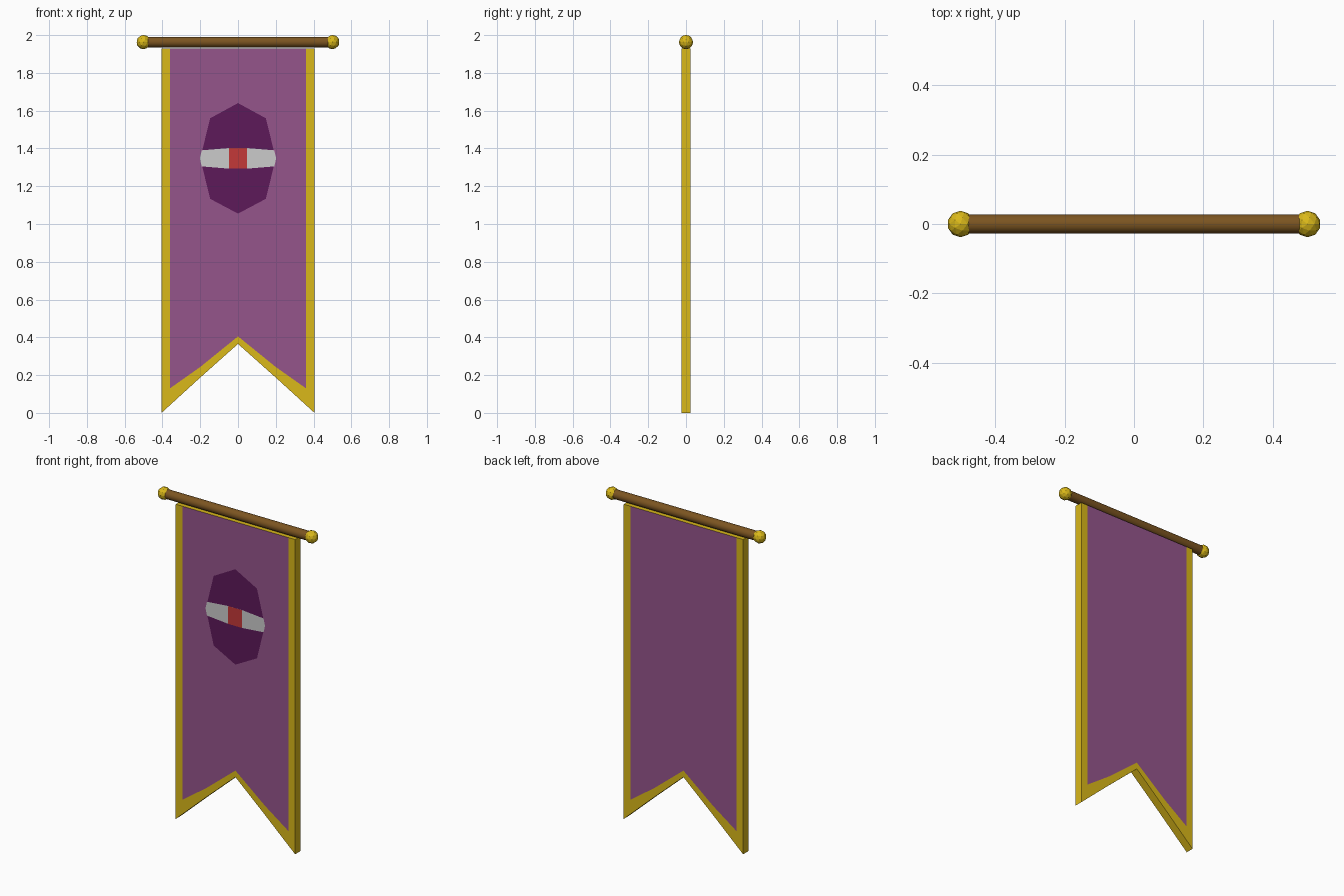
import bpy, bmesh, math

if "Cube" in bpy.data.objects:
    bpy.data.objects.remove(bpy.data.objects["Cube"])


def material(name, r, g, b):
    m = bpy.data.materials.new(name)
    m.diffuse_color = (r, g, b, 1)
    m.use_nodes = True
    m.node_tree.nodes["Principled BSDF"].inputs["Base Color"].default_value = m.diffuse_color
    return m


gold = material("gold", 0.70, 0.48, 0.01)
purple = material("purple", 0.30, 0.09, 0.26)
dark = material("dark_purple", 0.11, 0.01, 0.10)
white = material("white", 0.75, 0.75, 0.75)
red = material("red", 0.55, 0.04, 0.04)
wood = material("wood", 0.20, 0.09, 0.015)


def make_object(name, bm, *mats):
    me = bpy.data.meshes.new(name)
    bm.to_mesh(me)
    bm.free()
    for m in mats:
        me.materials.append(m)
    ob = bpy.data.objects.new(name, me)
    bpy.context.collection.objects.link(ob)
    return ob


def mirrored(right):
    """Complete a right-hand chain (ending on the centre line) to the left."""
    return right + [(-x, z) for x, z in reversed(right) if x > 0]


# Swallow-tailed cloth: gold border strips and edges around flush purple panels
outer = mirrored([(0.405, 1.93), (0.405, 0.0), (0.2, 0.187), (0, 0.365)])
inner = mirrored([(0.36, 1.93), (0.36, 0.13), (0.2, 0.243), (0, 0.405)])
bm = bmesh.new()
loops = []
for y in (-0.025, 0.025):
    o = [bm.verts.new((x, y, z)) for x, z in outer]
    i = [bm.verts.new((x, y, z)) for x, z in inner]
    loops.append((o, i))
    bm.faces.new(i).material_index = 1
    for k in range(len(o) - 1):
        bm.faces.new((o[k], o[k + 1], i[k + 1], i[k]))
(fo, fi), (bo, bi) = loops
for k in range(len(fo) - 1):
    bm.faces.new((fo[k], fo[k + 1], bo[k + 1], bo[k]))
bm.faces.new((fo[0], fi[0], fi[-1], fo[-1], bo[-1], bi[-1], bi[0], bo[0]))
bmesh.ops.recalc_face_normals(bm, faces=bm.faces)
make_object("banner_cloth", bm, gold, purple)


# Emblem on the front: flat appliques just proud of the cloth
def applique(name, pts, y, mat):
    bm = bmesh.new()
    f = bm.faces.new([bm.verts.new((x, y, z)) for x, z in pts])
    f.normal_update()
    if f.normal.y > 0:
        f.normal_flip()
    make_object(name, bm, mat)


applique("emblem_field", [(0, 1.64), (0.147, 1.56), (0.2, 1.347), (0.147, 1.133),
                          (0, 1.055), (-0.147, 1.133), (-0.2, 1.347), (-0.147, 1.56)],
         -0.0258, dark)
applique("emblem_band", [(0.05, 1.402), (0.192, 1.39), (0.202, 1.347), (0.192, 1.305),
                         (0.05, 1.293), (-0.05, 1.293), (-0.192, 1.305),
                         (-0.202, 1.347), (-0.192, 1.39), (-0.05, 1.402)],
         -0.0266, white)
applique("emblem_centre", [(0.048, 1.402), (0.048, 1.293), (-0.048, 1.293), (-0.048, 1.402)],
         -0.0274, red)

# Hanging rod
bpy.ops.mesh.primitive_cylinder_add(vertices=16, radius=0.028, depth=1.0,
                                    location=(0, 0, 1.963),
                                    rotation=(0, math.pi / 2, 0))
rod = bpy.context.object
rod.name = "rod"
rod.data.materials.append(wood)
bpy.ops.object.shade_smooth_by_angle()

# Faceted ball finials
for side, sx in (("left", -1), ("right", 1)):
    bpy.ops.mesh.primitive_ico_sphere_add(subdivisions=2, radius=0.038,
                                          location=(sx * 0.5, 0, 1.963))
    ball = bpy.context.object
    ball.name = side + "_finial"
    ball.data.materials.append(gold)
